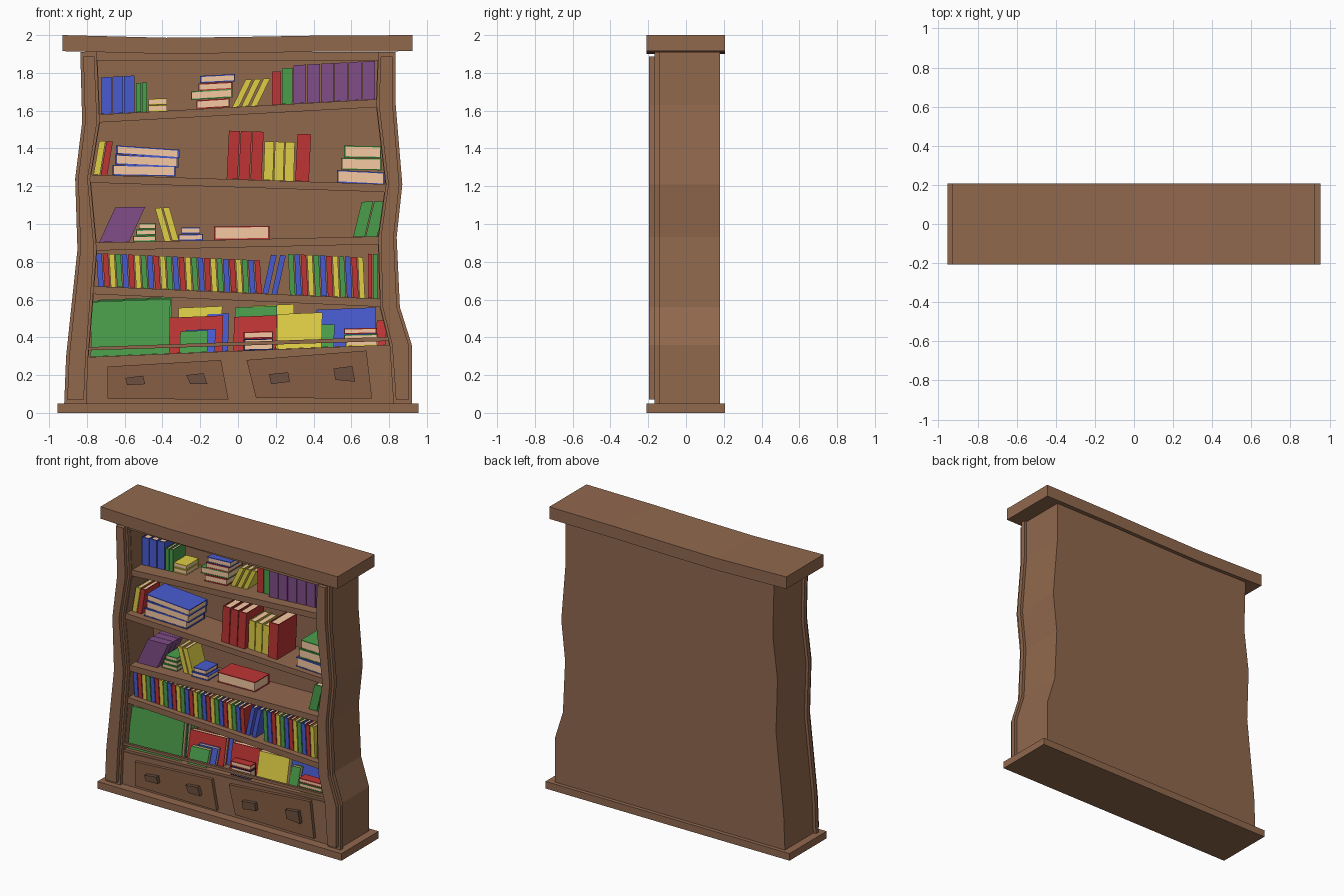
import bpy, bmesh

if "Cube" in bpy.data.objects:
    bpy.data.objects.remove(bpy.data.objects["Cube"])

COL = {
    "wood": (0.285, 0.14, 0.076), "drawer": (0.24, 0.112, 0.058), "knob": (0.15, 0.08, 0.05),
    "page": (0.92, 0.58, 0.36), "red": (0.52, 0.035, 0.035), "green": (0.07, 0.34, 0.07),
    "blue": (0.065, 0.105, 0.62), "yellow": (0.74, 0.62, 0.06), "purple": (0.22, 0.075, 0.25),
    "navy": (0.012, 0.018, 0.12)}
NAMES = list(COL)
MATS = []
for n, c in COL.items():
    m = bpy.data.materials.new(n)
    m.diffuse_color = (*c, 1)
    m.use_nodes = True
    m.node_tree.nodes["Principled BSDF"].inputs["Base Color"].default_value = m.diffuse_color
    MATS.append(m)


def prism(bm, pts, y0, y1, mat, lean=0):
    """Extrude an (x, z) outline from y0 to y1; lean pushes quad tops backwards."""
    sh = [0, 0, lean, lean] if len(pts) == 4 else [0] * len(pts)
    a = [bm.verts.new((x, y0 + s, z)) for (x, z), s in zip(pts, sh)]
    b = [bm.verts.new((x, y1 + s, z)) for (x, z), s in zip(pts, sh)]
    n = len(pts)
    fs = [bm.faces.new(a), bm.faces.new(b[::-1])]
    fs += [bm.faces.new((a[i], b[i], b[(i + 1) % n], a[(i + 1) % n])) for i in range(n)]
    for f in fs:
        f.material_index = NAMES.index(mat)


def finish(name, bm):
    bmesh.ops.recalc_face_normals(bm, faces=bm.faces[:])
    me = bpy.data.meshes.new(name)
    for m in MATS:
        me.materials.append(m)
    bm.to_mesh(me)
    bm.free()
    ob = bpy.data.objects.new(name, me)
    bpy.context.collection.objects.link(ob)


def part(name, pts, y0, y1, mat="wood"):
    bm = bmesh.new()
    prism(bm, pts, y0, y1, mat)
    finish(name, bm)


# Crooked side posts: (outer x, inner x, z) going up
left = [(-.92, -.80, .05), (-.91, -.79, .30), (-.85, -.745, .865),
        (-.862, -.78, 1.24), (-.825, -.73, 1.54), (-.835, -.745, 1.91)]
right = [(.92, .82, .05), (.92, .80, .36), (.857, .75, .56), (.84, .74, .93),
         (.87, .78, 1.21), (.835, .73, 1.63), (.835, .74, 1.91)]


def strip(rows, outer, inner, dz):
    s = 1 if rows[0][0] < 0 else -1
    zs = [r[2] for r in rows]
    zs[0] += dz
    zs[-1] -= dz
    return ([(r[0] + s * outer, z) for r, z in zip(rows, zs)]
            + [(r[1] - s * inner, z) for r, z in zip(rows, zs)][::-1])


for side, rows in (("left", left), ("right", right)):
    part(side + "_side_wall", strip(rows, .02, 0, 0), -.14, .18)
    part(side + "_front_post", strip(rows, 0, .003, 0), -.168, -.138)
    part(side + "_post_trim", strip(rows, .016, .016, .022), -.195, -.168)

# Back panel, base, sagging cornice, header
part("back_panel", [(r[0] + .03, r[2]) for r in left] + [(r[0] - .03, r[2]) for r in right[::-1]],
     .14, .18)
part("base_plinth", [(-.955, 0), (.955, 0), (.955, .05), (-.955, .05)], -.208, .207)
sag = [(-.93, 0), (-.38, -.014), (0, -.01), (.4, -.003), (.925, 0)]
part("cornice", [(x, 1.915 + s) for x, s in sag] + [(x, 2 + s) for x, s in sag[::-1]], -.208, .207)
part("header_board", [(-.76, 1.865), (.76, 1.865), (.76, 1.91), (-.76, 1.91)], -.15, .15)

# Slanted shelves: top surface z = a + b x
SHELF = [(1.62, .055), (1.236, -.032), (.918, .022), (.637, -.044), (.328, .041)]
ENDS = [(-.74, .745), (-.785, .79), (-.755, .75), (-.775, .765), (-.80, .81)]


def top(i, x):
    return SHELF[i][0] + SHELF[i][1] * x


for i, (a, b) in enumerate(ENDS):
    part(f"shelf_{i + 1}", [(a, top(i, a) - .042), (b, top(i, b) - .042), (b, top(i, b)), (a, top(i, a))],
         -.14, .15)
part("book_rail", [(-.80, .331), (.81, .381), (.81, .403), (-.80, .348)], -.155, -.138)

# Drawer section
part("drawer_board", [(-.82, .05), (.83, .05), (.81, .345), (-.80, .28)], -.145, .15)
part("left_drawer", [(-.69, .075), (-.05, .07), (-.09, .28), (-.69, .245)], -.168, -.14, "drawer")
part("right_drawer", [(.095, .08), (.71, .075), (.68, .33), (.045, .28)], -.168, -.14, "drawer")
knobs = [[(-.587, .147), (-.492, .152), (-.502, .197), (-.597, .185)],
         [(-.252, .152), (-.162, .152), (-.182, .21), (-.275, .20)],
         [(.175, .152), (.275, .165), (.265, .215), (.165, .205)],
         [(.515, .175), (.62, .165), (.605, .248), (.505, .235)]]
for pts in knobs:
    part("drawer_knob", pts, -.195, -.165, "knob")


def book(bm, kind, x, z, w, h, dx, col, y0, y1, slope):
    """kind: U upright with spine forward, F lying flat, C cover facing forward, S solid."""
    def q(u0, u1, v0, v1):
        return [(x + u * w + v * dx, z + v * h + slope * u * w)
                for u, v in ((u0, v0), (u1, v0), (u1, v1), (u0, v1))]
    if kind == "U":
        t = .005 / w
        prism(bm, q(0, 1, 0, 1), y0, y0 + .008, col)
        prism(bm, q(0, t, 0, 1), y0 + .008, y1, col)
        prism(bm, q(1 - t, 1, 0, 1), y0 + .008, y1, col)
        prism(bm, q(t, 1 - t, .02, .97), y0 + .008, y1 - .006, "page")
    elif kind == "F":
        t = .006 / h
        prism(bm, q(0, 1, 0, t), y0, y1, col)
        prism(bm, q(0, 1, 1 - t, 1), y0, y1, col)
        prism(bm, q(0, 1, t, 1 - t), y1 - .006, y1, col)
        prism(bm, q(.02, .98, t, 1 - t), y0 + .003, y1 - .006, "page")
    elif kind == "C":
        prism(bm, q(0, 1, 0, 1), y0, y0 + .006, col, .03)
        prism(bm, q(.015, .985, .02, .98), y0 + .006, y1 - .006, "page", .03)
        prism(bm, q(0, 1, 0, 1), y1 - .006, y1, col, .03)
    else:
        prism(bm, q(0, 1, 0, 1), y0, y1, col)


def books(name, i, kind, x, w, h, col, n=1, dx=0, y=(-.09, .1), step=None):
    bm = bmesh.new()
    cols = col.split()
    for k in range(n):
        bx = x + k * (step or w + .002)
        book(bm, kind, bx, top(i, bx) + .001, w - .003, h, dx, cols[k % len(cols)], *y, SHELF[i][1])
    finish(name, bm)


def stack(name, i, layers, y):
    """Flat pile, bottom first: (x, width, height, colour, tilt)."""
    bm = bmesh.new()
    z = top(i, layers[0][0]) + .001
    for x, w, h, col, tilt in layers:
        book(bm, "F", x, z, w, h, 0, col, *y, SHELF[i][1] * .6 + tilt)
        z += h + .003
    finish(name, bm)


# Shelf 1 books
Y1 = (-.04, .1)
books("blue_set", 0, "U", -.725, .059, .195, "blue", 3, y=Y1)
books("green_pair", 0, "U", -.54, .03, .155, "green", 2, y=Y1)
stack("small_yellow_pile", 0, [(-.475, .10, .032, "yellow", 0), (-.475, .10, .032, "yellow", 0)], Y1)
stack("mixed_pile", 0, [(-.22, .175, .045, "red", .03), (-.25, .22, .045, "green", .03),
                        (-.21, .18, .038, "red", .02), (-.20, .185, .038, "blue", .02)], (-.06, .1))
books("leaning_yellow", 0, "U", -.03, .038, .145, "yellow", 3, .07, Y1, step=.048)
books("single_red", 0, "U", .18, .05, .175, "red", y=Y1)
books("single_green", 0, "U", .233, .058, .19, "green", y=Y1)
books("purple_set", 0, "U", .293, .071, .203, "purple", 6, y=(-.07, .1))

# Shelf 2 books
books("leaning_yellow_red", 1, "U", -.765, .037, .178, "yellow red", 2, .03, (-.09, .08))
stack("blue_pile", 1, [(-.665, .335, .055, "blue", 0), (-.65, .335, .052, "blue", -.03),
                       (-.645, .335, .045, "blue", -.05)], (-.1, .1))
books("red_set", 1, "U", -.06, .061, .255, "red", 3, .012, (-.1, .1))
books("yellow_set", 1, "U", .135, .053, .205, "yellow", 3, .006, (-.08, .1))
books("large_red", 1, "U", .303, .075, .25, "red", 1, .012, (-.1, .11))
stack("green_pile", 1, [(.525, .25, .065, "blue", -.03), (.545, .215, .062, "green", 0),
                        (.562, .195, .062, "green", 0)], (-.1, .1))

# Shelf 3 books: the leaning purple set is layered front to back
for k in range(3):
    books("leaning_purple", 2, "S", -.735, .162, .185, "purple", 1, .085, (-.08 + .06 * k, -.023 + .06 * k))
stack("small_green_pile", 2, [(-.555, .12, .03, "green", 0), (-.54, .105, .03, "green", 0),
                              (-.525, .09, .03, "green", 0)], (-.06, .08))
books("leaning_yellow_pair", 2, "U", -.39, .038, .175, "yellow", 2, -.05, (-.05, .1), step=.042)
stack("small_blue_pile", 2, [(-.315, .13, .033, "blue", 0), (-.30, .10, .033, "blue", 0)], (-.07, .06))
stack("red_flat_book", 2, [(-.127, .295, .07, "red", 0)], (-.05, .11))
books("leaning_green_pair", 2, "U", .61, .064, .185, "green", 2, .045, (-.08, .1))

# Shelf 4 row
seq = "blue red yellow green"
books("slim_row_left", 3, "U", -.74, .0315, .175, seq, 26, -.01, (-.1, .06))
books("slim_leaning_pair", 3, "U", .13, .033, .205, "blue", 2, .045, (-.1, .06), step=.048)
books("slim_row_right", 3, "U", .275, .0315, .215, "green blue red yellow", 12, -.01, (-.1, .06))
books("slim_end_pair", 3, "U", .687, .026, .235, "red green", 2, 0, (-.1, .06))

# Bottom shelf: forward-facing books in layers
faces = [
    (-.78, .42, .29, "green", -.115, -.07), (-.77, .41, .295, "green", -.065, -.02),
    (-.75, .40, .30, "green", -.015, .03),
    (-.32, .235, .24, "yellow", .0, .04), (-.365, .285, .19, "red", -.045, -.01),
    (-.28, .16, .12, "blue", -.085, -.055), (-.31, .15, .115, "green", -.12, -.09),
    (-.17, .12, .20, "blue", -.005, .029), (-.02, .225, .23, "green", -.01, .03),
    (.06, .235, .235, "yellow", .04, .07), (-.025, .23, .18, "red", -.06, -.02),
    (.205, .24, .185, "yellow", -.09, -.05), (.41, .32, .20, "blue", -.01, .03),
    (.44, .07, .12, "green", -.06, -.03), (.73, .055, .13, "red", -.04, 0)]
for x, w, h, c, y0, y1 in faces:
    books(c + "_picture_book", 4, "C", x, w, h, c, 1, .005, (y0, y1))
stack("navy_red_pile", 4, [(.03, .155, .06, "navy", 0), (.03, .155, .035, "red", 0)], (-.125, -.065))
stack("corner_pile", 4, [(.57, .17, .028, "yellow", 0), (.56, .18, .03, "green", 0),
                         (.56, .175, .03, "red", 0)], (-.12, -.05))
